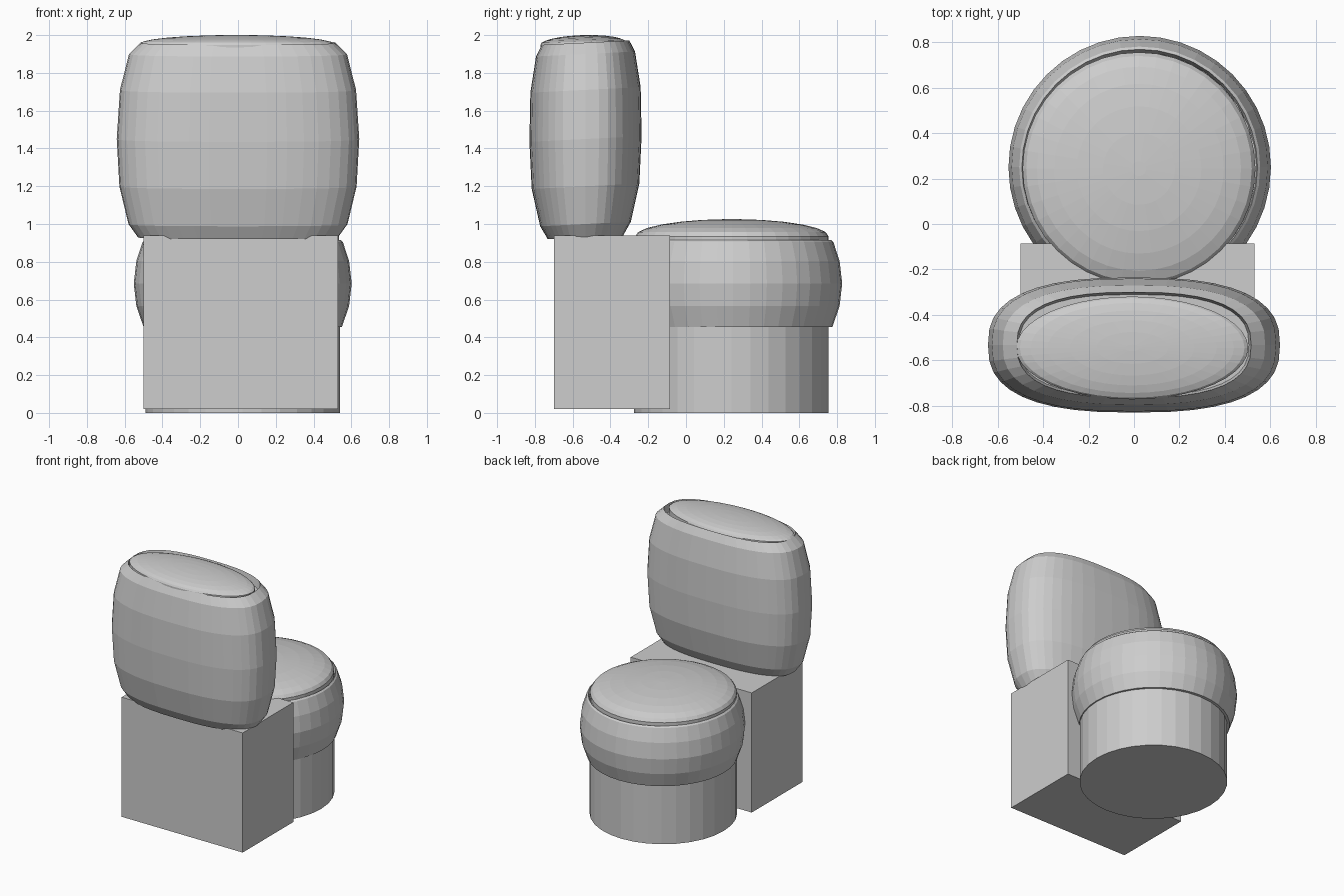
import bpy, bmesh
from math import sin, cos, pi, copysign

cube = bpy.data.objects.get("Cube")
if cube:
    bpy.data.objects.remove(cube, do_unlink=True)

ceramic = bpy.data.materials.new("light_grey_ceramic")
ceramic.use_nodes = True
GREY = (0.61, 0.61, 0.61, 1)
ceramic.diffuse_color = GREY
ceramic.node_tree.nodes["Principled BSDF"].inputs["Base Color"].default_value = GREY


def finish(name, bm):
    bmesh.ops.recalc_face_normals(bm, faces=bm.faces)
    mesh = bpy.data.meshes.new(name)
    bm.to_mesh(mesh)
    bm.free()
    mesh.materials.append(ceramic)
    obj = bpy.data.objects.new(name, mesh)
    bpy.context.collection.objects.link(obj)
    return obj


def loft(name, centre, rings, power=2, sides=32, slope=0):
    """Stack (z, x radius, y radius) rings into a closed solid; slope leans it in z along y."""
    bm = bmesh.new()

    def point(t, rx, ry, z):
        x = copysign(abs(cos(t)) ** (2 / power), cos(t)) * rx
        y = copysign(abs(sin(t)) ** (2 / power), sin(t)) * ry
        return bm.verts.new((centre[0] + x, centre[1] + y, z + slope * y))

    loops = [[point(2 * pi * i / sides, rx, ry, z) for i in range(sides)]
             for z, rx, ry in rings]
    for low, high in zip(loops, loops[1:]):
        for i in range(sides):
            j = (i + 1) % sides
            bm.faces.new((low[i], low[j], high[j], high[i]))
    bm.faces.new(loops[0])
    bm.faces.new(loops[-1])
    return finish(name, bm)


def dome(name, centre, rx, ry, base, edge, top, slope=0):
    """Lid with a short upright edge and a shallow domed top."""
    rings = [(base, rx, ry)]
    for k in range(7):
        a = k / 6 * pi * 0.48
        rings.append((edge + (top - edge) * sin(a), rx * cos(a), ry * cos(a)))
    return loft(name, centre, rings, sides=40, slope=slope)


# Square support block behind the bowl
bm = bmesh.new()
bmesh.ops.create_cube(bm, size=1)
for v in bm.verts:
    v.co.x = 0.53 if v.co.x > 0 else -0.5
    v.co.y = -0.085 if v.co.y > 0 else -0.7
    v.co.z = 0.94 if v.co.z > 0 else 0.02
finish("support_block", bm)

# Round pedestal
loft("pedestal", (0.025, 0.24), [(0, 0.515, 0.515), (0.9, 0.515, 0.515)])

# Bulging bowl with a recessed top
bowl = [(0.455, 0.525), (0.565, 0.563), (0.685, 0.577), (0.805, 0.563),
        (0.905, 0.53), (0.915, 0.518), (0.87, 0.505)]
loft("bowl", (0.025, 0.25), [(z, r, r) for z, r in bowl], sides=40)
dome("seat_lid", (0.022, 0.243), 0.512, 0.512, 0.86, 0.935, 1.026)

# Barrel-shaped tank, leaning slightly, with a recessed top
tank = [(0.93, 0.53, 0.2), (1.0, 0.58, 0.24), (1.2, 0.628, 0.285),
        (1.45, 0.642, 0.297), (1.71, 0.625, 0.292), (1.9, 0.577, 0.262),
        (1.96, 0.515, 0.232), (1.9, 0.505, 0.222)]
loft("tank", (0, -0.532), tank, power=2.6, sides=40, slope=0.05)
dome("tank_lid", (-0.008, -0.545), 0.51, 0.226, 1.88, 1.955, 2.0, slope=0.03)
